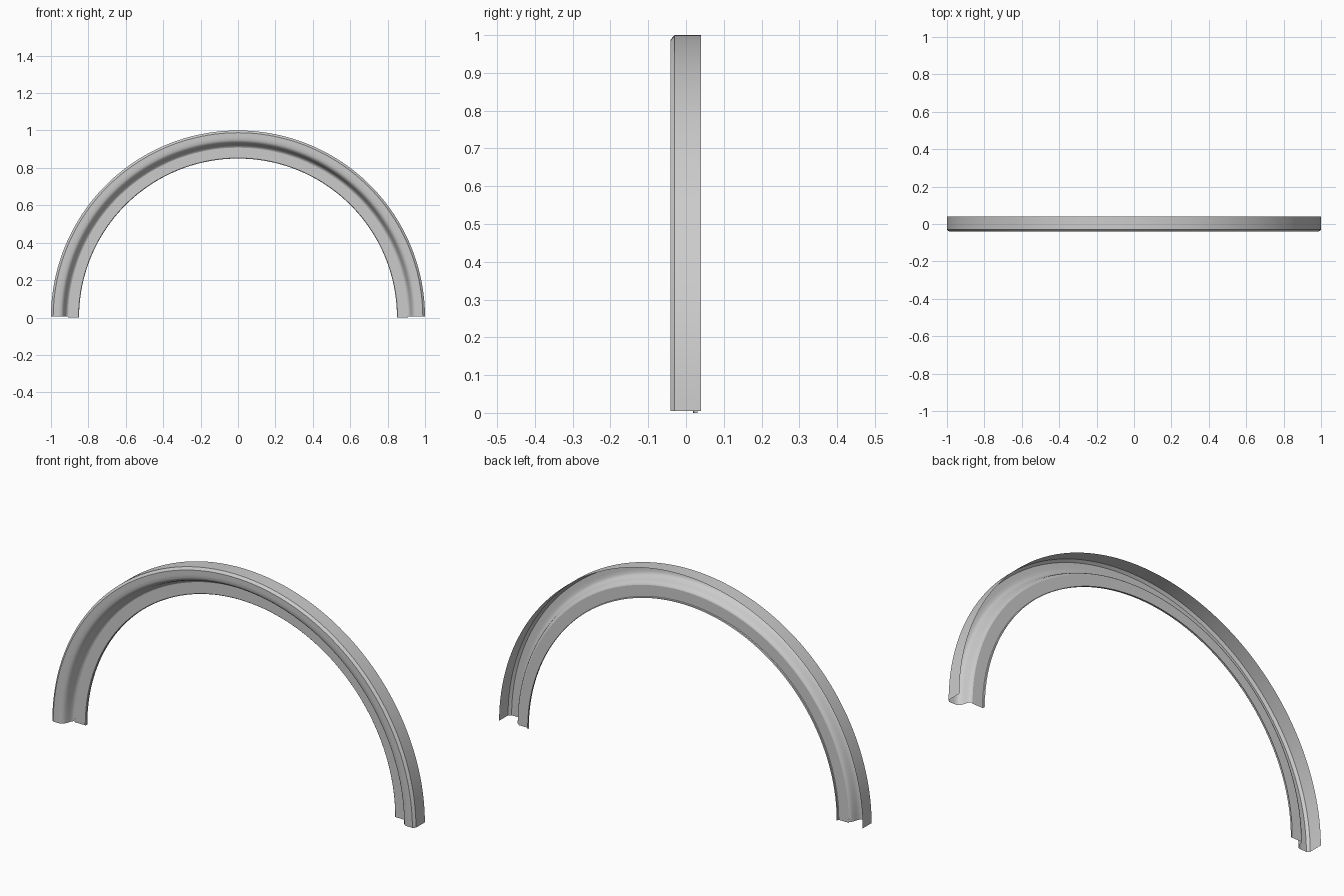
import bpy, bmesh
from math import sin, cos, pi, radians

if "Cube" in bpy.data.objects:
    bpy.data.objects.remove(bpy.data.objects["Cube"])

SEGS = 96


def arch(name, profile, foot_z):
    """Sweep an open (radius, y) profile round a half circle standing on foot_z."""
    bm = bmesh.new()
    rows = []
    for i in range(SEGS + 1):
        a = pi * i / SEGS
        rows.append([bm.verts.new((r * cos(a), y, max(r * sin(a), foot_z)))
                     for r, y in profile])
    for a, b in zip(rows, rows[1:]):
        for j in range(len(profile) - 1):
            bm.faces.new((a[j], b[j], b[j + 1], a[j + 1]))
    me = bpy.data.meshes.new(name)
    bm.to_mesh(me)
    bm.free()
    ob = bpy.data.objects.new(name, me)
    bpy.context.collection.objects.link(ob)
    bpy.ops.object.select_all(action='DESELECT')
    bpy.context.view_layer.objects.active = ob
    ob.select_set(True)
    bpy.ops.object.shade_smooth_by_angle(angle=radians(35))
    return ob


# Raised moulding: outer wall, chamfer, front face, rounded step back to the flange
moulding = [(1.0, 0.04), (1.0, -0.03), (0.988, -0.041), (0.965, -0.041), (0.95, -0.040),
            (0.941, -0.036), (0.934, -0.028), (0.929, -0.017), (0.925, -0.004),
            (0.920, 0.008), (0.915, 0.015), (0.908, 0.018)]
arch("arch_moulding", moulding, 0.005)

# Flat inner flange with a small lip turned back along its inner edge
arch("inner_flange", [(0.908, 0.018), (0.853, 0.018), (0.850, 0.021), (0.850, 0.030)], 0.0)
